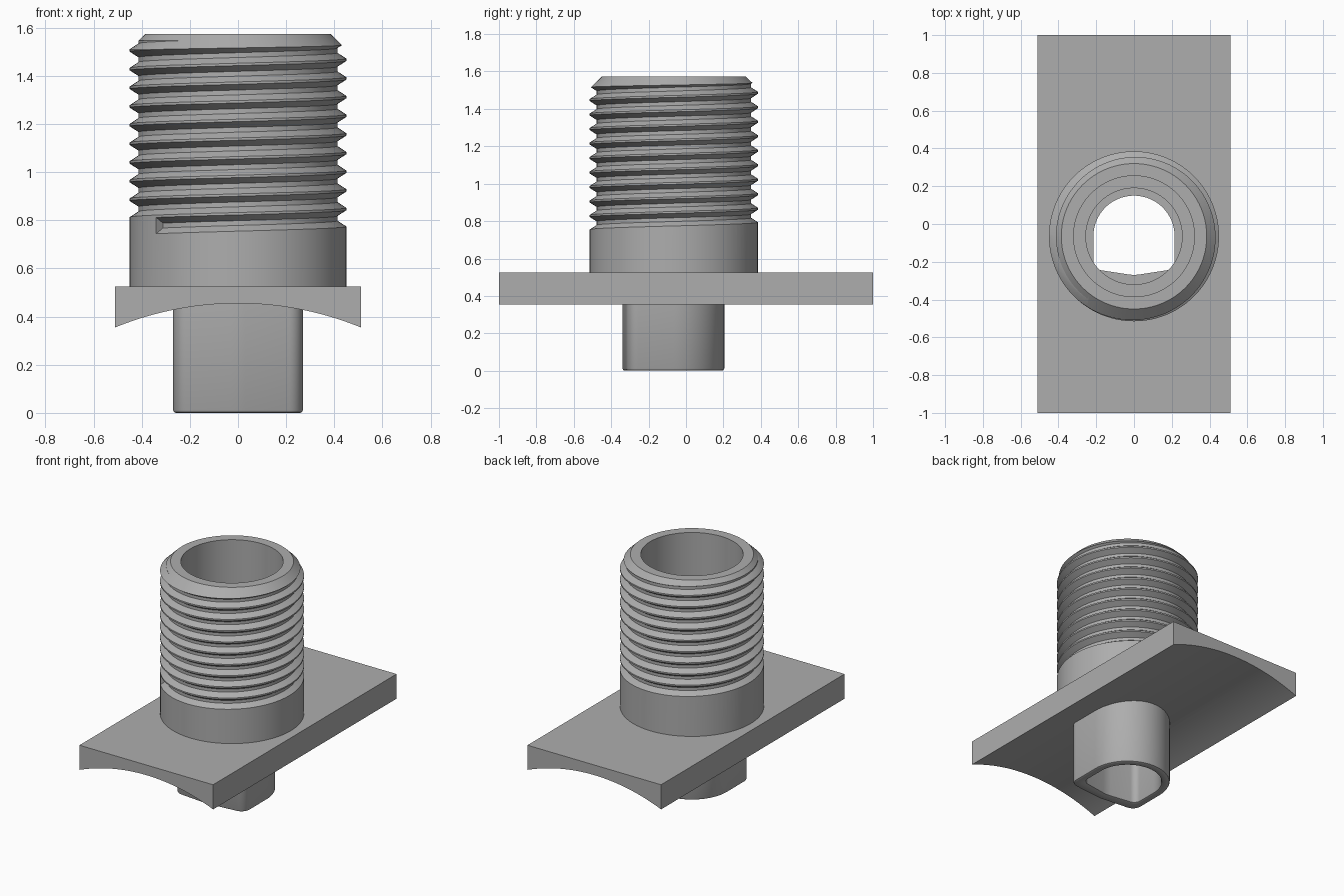
import bpy, bmesh, math

if "Cube" in bpy.data.objects:
    bpy.data.objects.remove(bpy.data.objects["Cube"])

CY = -0.065      # axis of the round parts
SEG = 96         # sides of a full circle
PITCH = 0.0775   # thread rise per turn

grey = bpy.data.materials.new("plain_grey")
grey.diffuse_color = (0.42, 0.42, 0.42, 1)
grey.use_nodes = True
grey.node_tree.nodes["Principled BSDF"].inputs["Base Color"].default_value = grey.diffuse_color


def loft(name, rings, close_rings=False, close_ends=True):
    """Skin a row of equal closed rings, joined end to end or capped."""
    bm = bmesh.new()
    loops = [[bm.verts.new(p) for p in ring] for ring in rings]
    pairs = list(zip(loops, loops[1:]))
    if close_rings:
        pairs.append((loops[-1], loops[0]))
    n = len(loops[0])
    for a, b in pairs:
        for i in range(n):
            j = (i + 1) % n
            bm.faces.new((a[i], a[j], b[j], b[i]))
    if close_ends and not close_rings:
        bm.faces.new(loops[0])
        bm.faces.new(loops[-1])
    bmesh.ops.recalc_face_normals(bm, faces=bm.faces)
    mesh = bpy.data.meshes.new(name)
    bm.to_mesh(mesh)
    bm.free()
    mesh.materials.append(grey)
    ob = bpy.data.objects.new(name, mesh)
    bpy.context.collection.objects.link(ob)
    return ob


def polar(r, a, z):
    return (r * math.cos(a), CY + r * math.sin(a), z)


def lathe(name, profile, close=True):
    rings = [[polar(r, 2 * math.pi * i / SEG, z) for i in range(SEG)] for r, z in profile]
    return loft(name, rings, close_rings=close)


def cut(target, cutter):
    """Subtract the cutter, bake the result and drop the cutter."""
    mod = target.modifiers.new("cut", 'BOOLEAN')
    mod.operation = 'DIFFERENCE'
    mod.solver = 'EXACT'
    mod.object = cutter
    bpy.context.view_layer.objects.active = target
    bpy.ops.object.modifier_apply(modifier=mod.name)
    bpy.data.objects.remove(cutter)


def smooth(ob, angle):
    bpy.ops.object.select_all(action='DESELECT')
    ob.select_set(True)
    bpy.context.view_layer.objects.active = ob
    bpy.ops.object.shade_smooth_by_angle(angle=math.radians(angle))


# Saddle plate: flat top, shallow arch below, round hole through it
arch = []
for i in range(33):
    x = 0.51 - 1.02 * i / 32
    arch.append((x, math.sqrt(1.35 ** 2 - x * x) - 1.35 + 0.455))
section = [(-0.51, 0.525), (0.51, 0.525)] + arch
plate = loft("saddle_plate", [[(x, y, z) for x, z in section] for y in (-1, 1)])
cut(plate, lathe("plate_hole", [(0.255, 0.2), (0.255, 0.8)], close=False))
smooth(plate, 20)

# Hollow round body with chamfered top and stepped bore
body = lathe("threaded_body", [(0.255, 0.525), (0.45, 0.525), (0.45, 1.51),
                               (0.385, 1.573), (0.32, 1.573), (0.32, 0.6), (0.255, 0.6)])

# Helical groove cut from the body, running out through the top chamfer
start = math.radians(221)
groove = []
for i in range(int(10.1 * SEG)):
    a = start + 2 * math.pi * i / SEG
    z = 0.778 + PITCH * i / SEG
    groove.append([polar(r, a, z + dz) for r, dz in
                   ((0.413, -0.010), (0.455, -0.037), (0.455, 0.037), (0.413, 0.010))])
cut(body, loft("thread_groove", groove))
smooth(body, 25)


def d_shape(r, fx, fy, fr, tip, z):
    """Half round at the back, straight sides, rounded corners, blunt point in front."""
    half = [(r * math.cos(a), CY + r * math.sin(a))
            for a in (math.pi / 2 * (1 - i / 24) for i in range(25))]
    for i in range(9):
        a = -math.radians(82) * i / 8
        half.append((fx + fr * math.cos(a), fy + fr * math.sin(a)))
    half.append((0.03, tip + 0.003))
    mirrored = [(-x, y) for x, y in reversed(half[1:])]
    return [(x, y, z) for x, y in half + [(0, tip)] + mirrored]


def outer(z, d=0):
    return d_shape(0.27 - d, 0.205, -0.255, 0.065 - d, -0.34 + d, z)


def inner(z, d=0):
    return d_shape(0.215 + d, 0.170, -0.200, 0.045 + d, -0.27 - d, z)


# Hollow locating spigot under the plate, with softened lower rims
spigot = loft("locating_spigot",
              [outer(0.46), outer(0.012), outer(0.004, 0.004), outer(0, 0.012),
               inner(0, 0.012), inner(0.004, 0.004), inner(0.012), inner(0.46)],
              close_rings=True)
smooth(spigot, 30)
